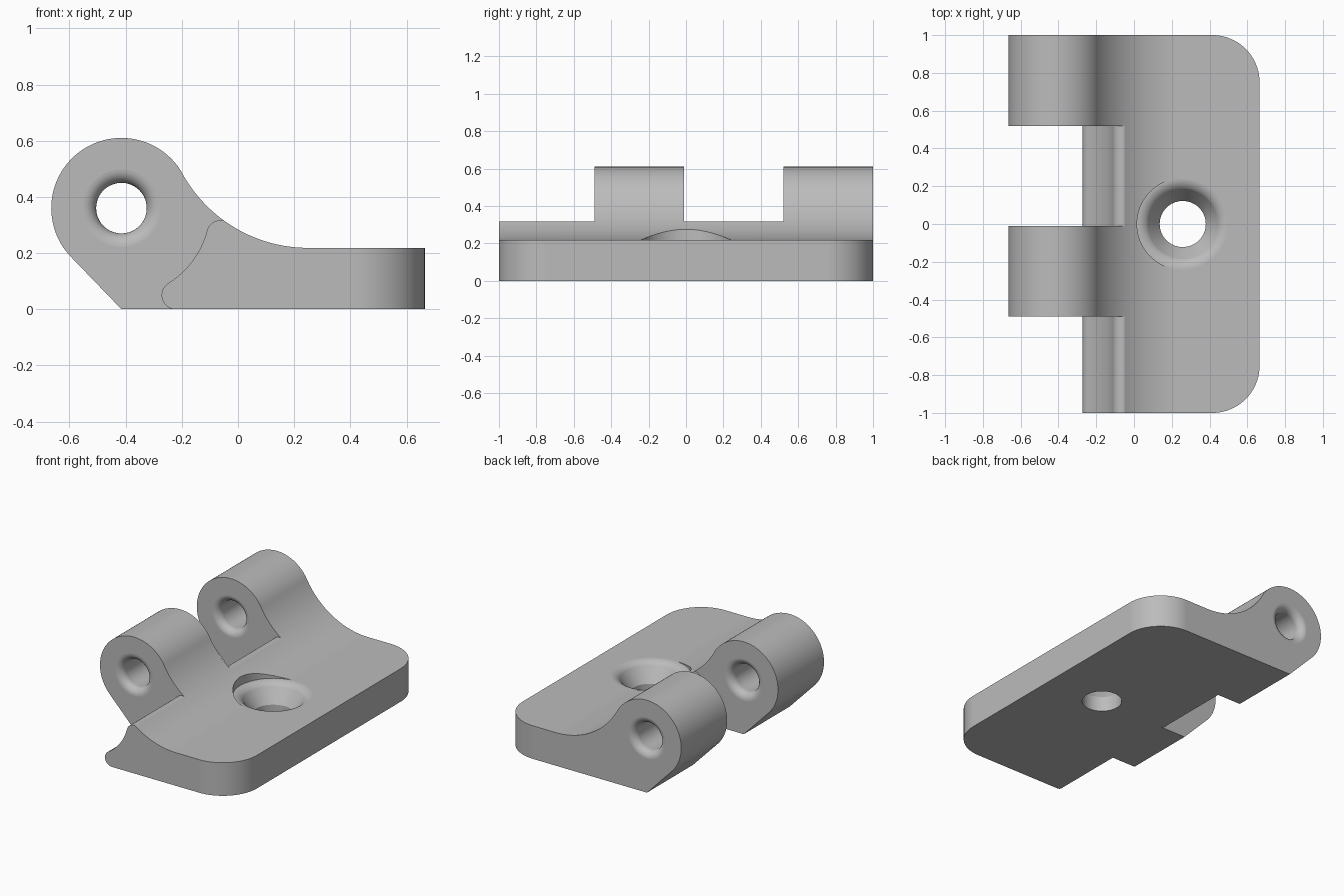
import bpy
import bmesh
from math import sin, cos, radians, hypot, atan2, degrees
from mathutils import Matrix

if "Cube" in bpy.data.objects:
    bpy.data.objects.remove(bpy.data.objects["Cube"])

grey = bpy.data.materials.new("plain_grey")
grey.use_nodes = True
grey.diffuse_color = (0.5, 0.5, 0.5, 1)
grey.node_tree.nodes["Principled BSDF"].inputs["Base Color"].default_value = (0.5, 0.5, 0.5, 1)

PIN = (-0.415, 0.36)      # pin axis (x, z)
BARREL = 0.25             # knuckle radius
CLEAR = 0.315             # clearance radius for the mating knuckles
ROUND = 0.05              # small edge rounds
EDGE = 0.665              # outer edge of the leaf
THICK = 0.2185            # leaf thickness
SWEEP = (0.25, 0.73)      # centre of the concave sweep
SWEEP_R = SWEEP[1] - THICK
SCREW = 0.258             # screw hole x
KNUCKLES = [(-0.49, -0.01), (0.52, 1.0)]
GAPS = [(-1.2, -0.49), (-0.01, 0.52)]


def arc(centre, r, a0, a1, n=24):
    angles = [radians(a0 + (a1 - a0) * i / n) for i in range(n + 1)]
    return [(centre[0] + r * cos(a), centre[1] + r * sin(a)) for a in angles]


def heading(p, q):
    return degrees(atan2(q[1] - p[1], q[0] - p[0]))


def finish(bm, name):
    bmesh.ops.remove_doubles(bm, verts=bm.verts, dist=1e-5)
    bmesh.ops.recalc_face_normals(bm, faces=bm.faces)
    mesh = bpy.data.meshes.new(name)
    bm.to_mesh(mesh)
    bm.free()
    mesh.materials.append(grey)
    ob = bpy.data.objects.new(name, mesh)
    bpy.context.collection.objects.link(ob)
    return ob


def extrude(outline, y0, y1):
    """Extrude an x-z outline along y."""
    bm = bmesh.new()
    face = bm.faces.new([bm.verts.new((x, y0, z)) for x, z in outline])
    res = bmesh.ops.extrude_face_region(bm, geom=[face])
    verts = [g for g in res["geom"] if isinstance(g, bmesh.types.BMVert)]
    bmesh.ops.translate(bm, verts=verts, vec=(0, y1 - y0, 0))
    return bm


def lathe(profile, matrix, name, n=64):
    """Closed solid of revolution from (radius, height) points."""
    bm = bmesh.new()
    rings = [[bm.verts.new((r * cos(radians(360 * i / n)), r * sin(radians(360 * i / n)), h))
              for i in range(n)] for r, h in profile]
    for a, b in zip(rings, rings[1:]):
        for i in range(n):
            j = (i + 1) % n
            bm.faces.new((a[i], a[j], b[j], b[i]))
    bm.faces.new(rings[0])
    bm.faces.new(rings[-1])
    bm.transform(matrix)
    return finish(bm, name)


# Leaf and knuckle body: one side outline, extruded, with rounded outer corners
tangent = heading(PIN, SWEEP)
outline = [(EDGE, 0), (EDGE, THICK)]
outline += arc(SWEEP, SWEEP_R, 270, 180 + tangent, 32)
outline += arc(PIN, BARREL, tangent, 225, 48)[1:]
outline += [(PIN[0], 0)]
bm = extrude(outline, -1, 1)
corners = [e for e in bm.edges if all(abs(v.co.x - EDGE) < 1e-4 for v in e.verts)
           and abs(e.verts[0].co.y - e.verts[1].co.y) < 1e-4]
bmesh.ops.bevel(bm, geom=corners, offset=0.25, segments=20, profile=0.5, affect="EDGES")
body = finish(bm, "hinge_leaf")

# Gap cutters: clearance hollow with rounded tip and rounded crest
tip, crest = (-0.222, 0.05), (-0.062, 0.267)
gap = [(-0.9, 0.9), (-0.9, -0.1), (tip[0], -0.1)]
gap += arc(tip, ROUND, 270, heading(tip, PIN), 16)
gap += arc(PIN, CLEAR, heading(PIN, tip), heading(PIN, crest))[1:-1]
gap += arc(crest, ROUND, heading(crest, PIN), heading(crest, SWEEP), 16)
gap += [(gap[-1][0], 0.9)]
cutters = [finish(extrude(gap, y0, y1), "gap_cutter") for y0, y1 in GAPS]

# Pin hole cutters with rounded mouths on both knuckle faces
hole, lip = 0.09, 0.048
for y0, y1 in KNUCKLES:
    half = (y1 - y0) / 2
    mouth = [(r, h) for r, h in arc((hole + lip, half - lip), lip, 180, 90, 8)]
    top = mouth + [(hole + lip, half + 0.03)]
    profile = [(r, -h) for r, h in reversed(top)] + top
    place = Matrix.Translation((PIN[0], (y0 + y1) / 2, PIN[1])) @ Matrix.Rotation(radians(90), 4, "X")
    cutters.append(lathe(profile, place, "pin_hole_cutter"))

# Screw hole cutter: bore, countersink, rounded rim
rim = 0.075
sink = [(0.122, -0.1), (0.122, 0.1)]
sink += arc((0.242, THICK - rim), rim, 140, 90, 8)
sink += [(0.242, 0.5)]
cutters.append(lathe(sink, Matrix.Translation((SCREW, 0, 0)), "screw_hole_cutter"))

for c in cutters:
    c.hide_render = True
    mod = body.modifiers.new(c.name, "BOOLEAN")
    mod.operation = "DIFFERENCE"
    mod.solver = "EXACT"
    mod.object = c

# Bake the cuts, drop the cutters, shade smooth with sharp edges kept
bpy.context.view_layer.update()
baked = bpy.data.meshes.new_from_object(body.evaluated_get(bpy.context.evaluated_depsgraph_get()))
body.modifiers.clear()
body.data = baked
for c in cutters:
    bpy.data.objects.remove(c)
bpy.ops.object.select_all(action="DESELECT")
body.select_set(True)
bpy.context.view_layer.objects.active = body
bpy.ops.object.shade_smooth_by_angle(angle=radians(25))
weighted = body.modifiers.new("even_normals", "WEIGHTED_NORMAL")
weighted.keep_sharp = True
